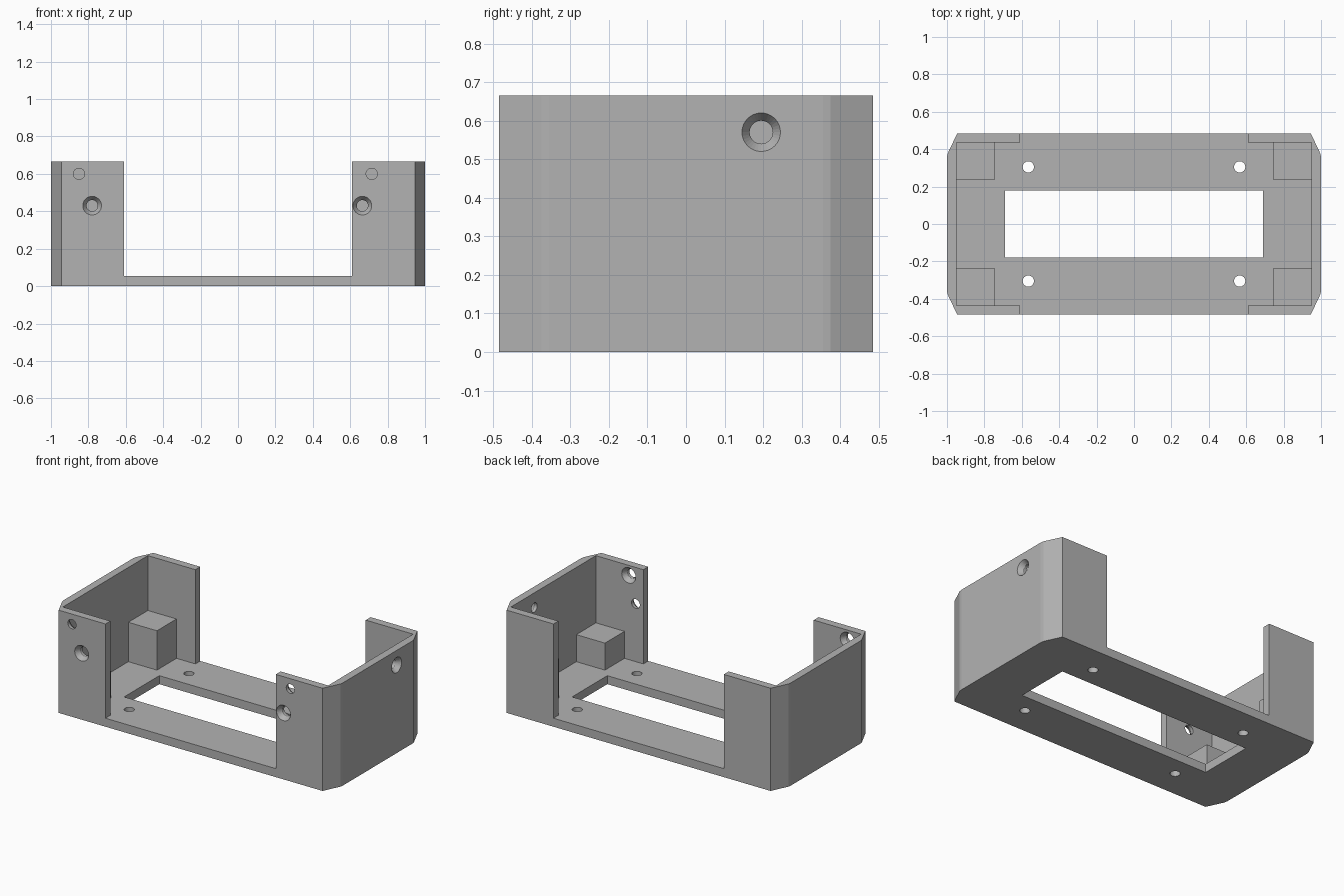
import bpy, bmesh, math
from mathutils import Matrix, Vector

if "Cube" in bpy.data.objects:
    bpy.data.objects.remove(bpy.data.objects["Cube"])

grey = bpy.data.materials.new("plain grey")
grey.diffuse_color = (0.45, 0.45, 0.45, 1)
grey.use_nodes = True
grey.node_tree.nodes["Principled BSDF"].inputs["Base Color"].default_value = grey.diffuse_color

FLOOR, TOP = 0.055, 0.665
IN_X, IN_Y = 0.95, 0.435      # inner cavity half sizes
WALL_Y = 0.485


def finish(name, bm):
    bmesh.ops.recalc_face_normals(bm, faces=bm.faces)
    mesh = bpy.data.meshes.new(name)
    bm.to_mesh(mesh)
    bm.free()
    mesh.materials.append(grey)
    obj = bpy.data.objects.new(name, mesh)
    bpy.context.collection.objects.link(obj)
    return obj


def box(name, x0, x1, y0, y1, z0, z1):
    bm = bmesh.new()
    m = (Matrix.Translation(((x0 + x1) / 2, (y0 + y1) / 2, (z0 + z1) / 2))
         @ Matrix.Diagonal((x1 - x0, y1 - y0, z1 - z0, 1)))
    bmesh.ops.create_cube(bm, size=1, matrix=m)
    return finish(name, bm)


def cone(name, centre, axis, r1, r2, length):
    # tapered cutter, r1 at the start and r2 at the end along the axis
    bm = bmesh.new()
    axis = Vector(axis)
    m = (Matrix.Translation(Vector(centre) + axis * length / 2)
         @ axis.to_track_quat('Z', 'Y').to_matrix().to_4x4())
    bmesh.ops.create_cone(bm, cap_ends=True, segments=32, radius1=r1, radius2=r2,
                          depth=length, matrix=m)
    return finish(name, bm)


def cut(target, cutter):
    mod = target.modifiers.new("cut", 'BOOLEAN')
    mod.operation, mod.solver, mod.object = 'DIFFERENCE', 'EXACT', cutter
    bpy.context.view_layer.objects.active = target
    bpy.ops.object.modifier_apply(modifier=mod.name)
    bpy.data.objects.remove(cutter)


def screw_hole(target, face_point, axis):
    # through hole with a countersink opening at face_point
    p, a = Vector(face_point), Vector(axis)
    cut(target, cone("hole_cutter", p - a * 0.03, a, 0.03, 0.03, 0.12))
    cut(target, cone("sink_cutter", p - a * 0.015, a, 0.06, 0.02, 0.06))


# Outer body: plan outline with slanted, slightly rounded corners
corner = [(1, 0.355), (0.997, 0.375), (0.99, 0.39), (0.945, WALL_Y)]
outline = (corner + [(-x, y) for x, y in reversed(corner)]
           + [(-x, -y) for x, y in corner] + [(x, -y) for x, y in reversed(corner)])
bm = bmesh.new()
base = bm.faces.new([bm.verts.new((x, y, 0)) for x, y in outline])
ext = bmesh.ops.extrude_face_region(bm, geom=[base])
bmesh.ops.translate(bm, vec=(0, 0, TOP),
                    verts=[v for v in ext["geom"] if isinstance(v, bmesh.types.BMVert)])
body = finish("bracket_body", bm)

# Cavity, wide front/back opening, floor window
cut(body, box("cavity", -IN_X, IN_X, -IN_Y, IN_Y, FLOOR, 1))
cut(body, box("opening", -0.61, 0.61, -1, 1, FLOOR, 1))
cut(body, box("window", -0.69, 0.69, -0.18, 0.18, -0.1, 0.2))

# Floor mounting holes
for sx in (-1, 1):
    for sy in (-1, 1):
        cut(body, cone("floor_hole", (sx * 0.565, sy * 0.305, -0.1), (0, 0, 1),
                       0.03, 0.03, 0.3))

# Front wall: lower holes sunk from outside, upper ones from inside
for x in (-0.78, 0.665):
    screw_hole(body, (x, -WALL_Y, 0.43), (0, 1, 0))
for x in (-0.85, 0.715):
    screw_hole(body, (x, -IN_Y, 0.6), (0, -1, 0))

# Right wall hole
screw_hole(body, (1, 0.195, 0.57), (-1, 0, 0))

# Corner support blocks, taller at the back
for side, sx in (("left", -1), ("right", 1)):
    for end, sy, top in (("front", -1, 0.23), ("back", 1, 0.31)):
        xs = sorted((sx * 0.745, sx * IN_X))
        ys = sorted((sy * 0.235, sy * IN_Y))
        box(f"{end}_{side}_block", *xs, *ys, FLOOR, top)
